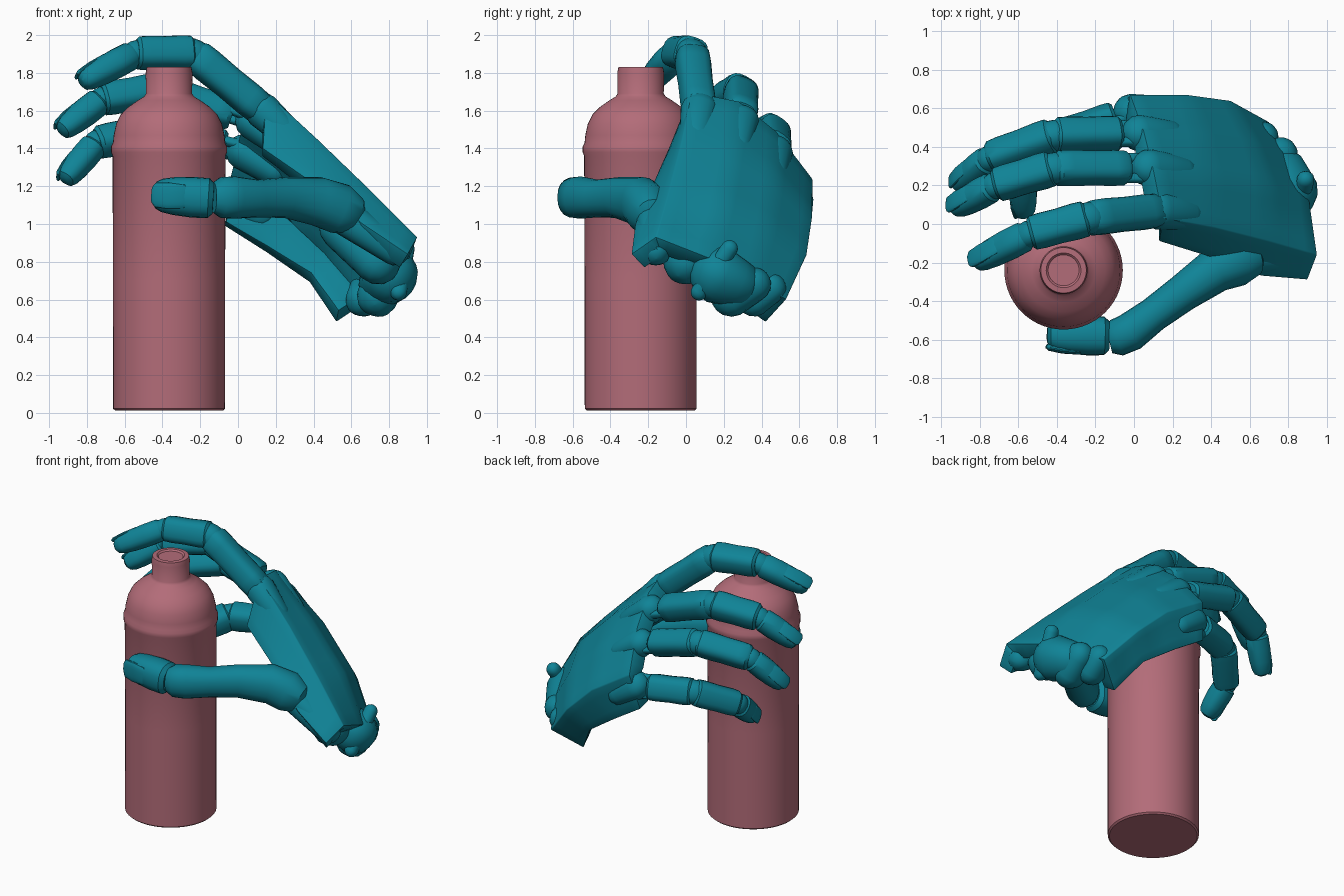
import bpy, bmesh, math
from mathutils import Vector as V

if "Cube" in bpy.data.objects:
    bpy.data.objects.remove(bpy.data.objects["Cube"])


def material(name, col):
    m = bpy.data.materials.new(name)
    m.diffuse_color = col
    m.use_nodes = True
    m.node_tree.nodes["Principled BSDF"].inputs["Base Color"].default_value = m.diffuse_color
    return m


TEAL = material("teal", (0.005, 0.23, 0.31, 1))
ROSE = material("rose", (0.45, 0.15, 0.19, 1))


def finish(name, bm, mat):
    bmesh.ops.recalc_face_normals(bm, faces=bm.faces)
    me = bpy.data.meshes.new(name)
    bm.to_mesh(me)
    bm.free()
    me.materials.append(mat)
    ob = bpy.data.objects.new(name, me)
    bpy.context.collection.objects.link(ob)
    return ob


def tube(name, pts, radii, hinge, flat=1.0, power=2.4, sides=20):
    """Closed loft through pts; hinge is the sideways axis of the section."""
    bm = bmesh.new()
    pts = [V(p) for p in pts]
    h = V(hinge)
    rings = []
    for i, (p, r) in enumerate(zip(pts, radii)):
        t = (pts[min(i + 1, len(pts) - 1)] - pts[max(i - 1, 0)]).normalized()
        side = (h - t * h.dot(t)).normalized()
        up = side.cross(t)
        ring = []
        for k in range(sides):
            a = 2 * math.pi * k / sides
            c, s = math.cos(a), math.sin(a)
            c = math.copysign(abs(c) ** (2 / power), c)
            s = math.copysign(abs(s) ** (2 / power), s)
            ring.append(bm.verts.new(p + side * c * r + up * s * r * flat))
        rings.append(ring)
    for a, b in zip(rings, rings[1:]):
        for k in range(sides):
            j = (k + 1) % sides
            bm.faces.new((a[k], a[j], b[j], b[k]))
    bm.faces.new(rings[0][::-1])
    bm.faces.new(rings[-1])
    return finish(name, bm, TEAL)


def bone(name, a, b, ra, rb, hinge, flat=1.0, power=2.8):
    """Finger segment with chamfered ends and a slightly narrow waist."""
    a, b = V(a), V(b)
    fr = (0, 0.05, 0.2, 0.5, 0.8, 0.95, 1)
    k = (0.8, 0.97, 1, 0.97, 1, 0.97, 0.8)
    return tube(name, [a.lerp(b, f) for f in fr],
                [(ra + (rb - ra) * f) * m for f, m in zip(fr, k)], hinge, flat, power)


def blob(name, a, b, ra, rb, hinge=(0, 1, 0), flat=1.0):
    """Round-ended capsule from a to b."""
    a, b = V(a), V(b)
    d = (b - a).normalized()
    pts, rad = [], []
    for end, r, s in ((a, ra, -1), (b, rb, 1)):
        angs = [math.radians(x) for x in (88, 70, 50, 25, 0)]
        for q in (angs if s < 0 else angs[::-1]):
            pts.append(end + d * s * r * math.sin(q))
            rad.append(r * math.cos(q))
    return tube(name, pts, rad, hinge, flat, 2.2)


def fingertip(name, a, b, r, hinge):
    """Tapering end segment plus its nail."""
    a, b = V(a), V(b)
    t = (b - a).normalized()
    side = (V(hinge) - t * V(hinge).dot(t)).normalized()
    up = side.cross(t)
    fr = (0, 0.08, 0.35, 0.65, 0.85, 0.95, 1)
    k = (0.75, 0.98, 1, 0.93, 0.82, 0.66, 0.35)
    tube(name, [a.lerp(b, f) for f in fr], [r * m for m in k], hinge, 0.95)
    off = up * r * 0.7
    tube(name + "_nail", [a.lerp(b, f) + off * g for f, g in
                          ((0.42, 1.04), (0.48, 1.08), (0.75, 1.0), (0.96, 0.85), (1.01, 0.75))],
         [r * m for m in (0.4, 0.6, 0.66, 0.6, 0.4)], hinge, 0.28)


# Bottle: one lathed profile
prof = [(0, .012), (.285, .012), (.296, .022), (.297, .7), (.299, 1.36), (.307, 1.38), (.307, 1.41),
        (.297, 1.43), (.293, 1.47), (.28, 1.53), (.255, 1.58), (.215, 1.62), (.165, 1.655),
        (.132, 1.675), (.122, 1.69), (.124, 1.80), (.118, 1.83), (.09, 1.832), (.08, 1.822), (0, 1.822)]
bm = bmesh.new()
vs = [bm.verts.new((-.365 + r, -.24, z)) for r, z in prof]
es = [bm.edges.new(e) for e in zip(vs, vs[1:])]
bmesh.ops.spin(bm, geom=vs + es, cent=(-.365, -.24, 0), axis=(0, 0, 1), angle=2 * math.pi, steps=56)
bmesh.ops.remove_doubles(bm, verts=bm.verts, dist=1e-4)
finish("bottle", bm, ROSE)

# Palm: folded plate, columns run from knuckles to wrist, thumb edge to little-finger edge
cols = [
    [(.13, -.09, 1.40), (.42, -.18, 1.2), (.66, -.27, 1.0), (.90, -.29, .84)],
    [(.15, .03, 1.70), (.42, -.02, 1.45), (.70, -.09, 1.18), (.95, -.16, .93)],
    [(.10, .28, 1.65), (.40, .25, 1.40), (.70, .2, 1.11), (.91, .12, .82)],
    [(.05, .48, 1.49), (.35, .47, 1.27), (.62, .43, 1.0), (.81, .36, .70)],
    [(-.02, .67, 1.24), (.28, .67, 1.05), (.50, .64, .84), (.70, .53, .60)],
    [(-.07, .62, .99), (.15, .6, .85), (.38, .55, .69), (.52, .42, .48)]]
bm = bmesh.new()
g = [[bm.verts.new(p) for p in c] for c in cols]
for a, b in zip(g, g[1:]):
    for k in range(3):
        bm.faces.new((a[k], a[k + 1], b[k + 1], b[k]))
palm = finish("palm", bm, TEAL)
if palm.data.polygons[7].normal.z < 0:
    palm.data.flip_normals()
m = palm.modifiers.new("facets", 'SUBSURF')
m.subdivision_type = 'SIMPLE'
m.levels = m.render_levels = 2
m = palm.modifiers.new("thickness", 'SOLIDIFY')
m.thickness, m.offset = 0.11, -1
m = palm.modifiers.new("edges", 'BEVEL')
m.width, m.segments, m.limit_method = 0.02, 2, 'ANGLE'
m.angle_limit = math.radians(50)

# Fingers: knuckle, middle joint, end joint, tip, radius, hinge axis, tendon end on the palm
fingers = {
    "index": ((.13, .07, 1.60), (-.24, .03, 1.905), (-.54, -.05, 1.905), (-.83, -.2, 1.75), .092, (0, .95, -.3), (.5, .02, 1.26)),
    "middle": ((.08, .29, 1.54), (-.42, .29, 1.71), (-.72, .2, 1.66), (-.94, .08, 1.49), .09, (0, .9, -.4), (.5, .23, 1.22)),
    "ring": ((.03, .47, 1.38), (-.42, .46, 1.50), (-.75, .34, 1.43), (-.92, .2, 1.23), .088, (0, .75, -.6), (.42, .44, 1.13)),
    "little": ((-.01, .58, 1.13), (-.38, .45, 1.13), (-.58, .24, 1.02), (-.57, .05, .86), .09, (0, .3, -.95), (.3, .6, .92)),
}
for name, (k, p, d, t, r, h, w) in fingers.items():
    k, p, d, t, w = map(V, (k, p, d, t, w))
    blob(name + "_knuckle", k, k.lerp(w, .4), r * 1.08, r * .9, h, .95)
    gap = 0 if name == "index" else 0.22
    bone(name + "_lower", k.lerp(p, gap), p.lerp(k, .02), r * .97, r, h, .98)
    bone(name + "_middle", p, d, r, r * .95, h, .98)
    fingertip(name + "_tip", d.lerp(t, .04), t, r * .86, h)
    blob(name + "_pivot", p - (p - k).normalized() * .02, p + (d - p).normalized() * .02, r * .9, r * .9, h, .98)
    blob(name + "_end_pivot", d, d.lerp(t, .1), r * .76, r * .72, h, .95)
    for s in (-1, 1):  # open hinge rods between palm and finger
        o = V(h) * s * r * .65
        bone(name + "_hinge_rod", k + o, k.lerp(p, .35) + o, .025, .025, h)

# Thumb: curved base, collar, tip
Z = (0, 0, 1)
tube("thumb_base", [(.66, -.17, 1.02), (.62, -.18, 1.04), (.54, -.2, 1.08), (.42, -.24, 1.12), (.25, -.36, 1.14),
                    (.1, -.47, 1.135), (-.02, -.56, 1.14), (-.09, -.59, 1.14), (-.13, -.6, 1.14)],
     (.03, .1, .135, .13, .108, .1, .112, .108, .08), Z, .9, 2.2)
fingertip("thumb_tip", (-.13, -.58, 1.135), (-.45, -.575, 1.155), .108, Z)
blob("thumb_mount", (.55, -.17, 1.05), (.83, -.16, .86), .1, .08)

# Wrist: rounded knobs and bars on the heel of the hand
for i, (a, b, ra, rb) in enumerate((
        ((.80, .17, .73), (.77, .26, .69), .15, .13),
        ((.85, .07, .64), (.89, .23, .87), .045, .045),
        ((.74, .24, .62), (.76, .36, .68), .11, .09),
        ((.66, .36, .6), (.67, .45, .66), .09, .08),
        ((.74, .0, .80), (.55, .1, .98), .12, .12))):
    blob("wrist_knob_%d" % i, a, b, ra, rb)

# Smooth shading with sharp edges
bpy.ops.object.select_all(action='SELECT')
bpy.context.view_layer.objects.active = palm
bpy.ops.object.convert(target='MESH')
bpy.ops.object.shade_smooth_by_angle(angle=math.radians(35))
